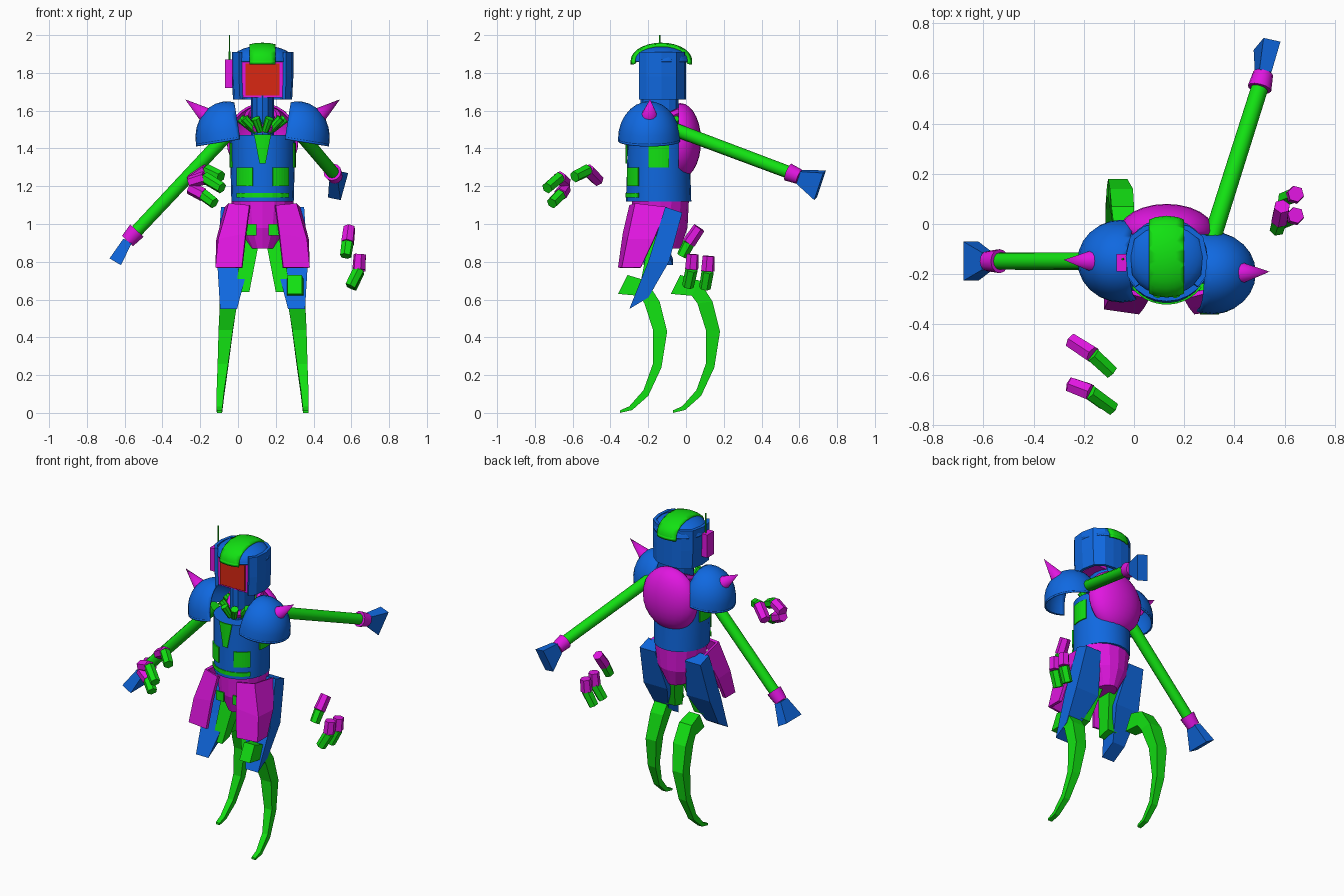
import bpy, bmesh
from math import sin, cos, pi, radians
from mathutils import Vector, Matrix

if "Cube" in bpy.data.objects:
    bpy.data.objects.remove(bpy.data.objects["Cube"])

CX, CY = 0.13, -0.14      # body axis
SIDES = ((1, "left"), (-1, "right"))


def material(name, rgb):
    m = bpy.data.materials.new(name)
    m.use_nodes = True
    m.diffuse_color = (*rgb, 1)
    m.node_tree.nodes["Principled BSDF"].inputs["Base Color"].default_value = (*rgb, 1)
    return m


BLUE = material("armour blue", (0.005, 0.14, 0.75))
GREEN = material("bright green", (0.006, 0.75, 0.006))
PINK = material("magenta", (0.75, 0.008, 0.75))
RED = material("visor red", (0.7, 0.02, 0.006))


def finish(name, bm, mat, smooth=False, thick=0):
    bmesh.ops.recalc_face_normals(bm, faces=bm.faces)
    me = bpy.data.meshes.new(name)
    bm.to_mesh(me)
    bm.free()
    ob = bpy.data.objects.new(name, me)
    bpy.context.collection.objects.link(ob)
    me.materials.append(mat)
    if thick:
        mod = ob.modifiers.new("thickness", "SOLIDIFY")
        mod.thickness, mod.offset = thick, -1
    if smooth:
        bpy.ops.object.select_all(action="DESELECT")
        bpy.context.view_layer.objects.active = ob
        ob.select_set(True)
        bpy.ops.object.shade_smooth_by_angle(angle=radians(35))
    return ob


def loft(name, rings, mat, closed=True, smooth=False, thick=0):
    """Skin a list of rings; closed rings get end caps."""
    bm = bmesh.new()
    vs = [[bm.verts.new(p) for p in r] for r in rings]
    n = len(rings[0])
    for a, b in zip(vs, vs[1:]):
        for i in range(n if closed else n - 1):
            j = (i + 1) % n
            bm.faces.new((a[i], a[j], b[j], b[i]))
    if closed:
        bm.faces.new(vs[0])
        bm.faces.new(vs[-1])
    return finish(name, bm, mat, smooth, thick)


def oval(cx, cy, z, rx, ry, n=24):
    return [(cx + rx * sin(2 * pi * i / n), cy - ry * cos(2 * pi * i / n), z) for i in range(n)]


def box(name, lo, hi, mat):
    return loft(name, [[(lo[0], lo[1], z), (hi[0], lo[1], z), (hi[0], hi[1], z), (lo[0], hi[1], z)]
                       for z in (lo[2], hi[2])], mat)


def rod(name, a, b, r1, r2, mat, n=12, smooth=True):
    a, b = Vector(a), Vector(b)
    bm = bmesh.new()
    rot = (b - a).to_track_quat("Z", "Y").to_matrix().to_4x4()
    bmesh.ops.create_cone(bm, cap_ends=True, segments=n, radius1=r1, radius2=r2,
                          depth=(b - a).length, matrix=Matrix.Translation((a + b) / 2) @ rot)
    return finish(name, bm, mat, smooth)


def dome(name, centre, radii, mat, cuts, tilt=0, thick=0.012, smooth=True):
    """Ellipsoid shell trimmed by planes given in its own unit space."""
    bm = bmesh.new()
    bmesh.ops.create_uvsphere(bm, u_segments=24, v_segments=14, radius=1)
    for co, no in cuts:
        bmesh.ops.bisect_plane(bm, geom=bm.verts[:] + bm.edges[:] + bm.faces[:],
                               plane_co=co, plane_no=no, clear_outer=True)
    bm.transform(Matrix.Translation(centre) @ Matrix.Rotation(tilt, 4, "Y") @ Matrix.Diagonal((*radii, 1)))
    return finish(name, bm, mat, smooth, thick)


def wedge(name, a, b, across, mat):
    """Flat hand that widens away from the wrist."""
    a, b = Vector(a), Vector(b)
    u = Vector(across).normalized()
    v = (b - a).cross(u).normalized()
    rings = [[p + u * w * i + v * t * j for i, j in ((1, 1), (-1, 1), (-1, -1), (1, -1))]
             for p, w, t in ((a, 0.035, 0.025), (b, 0.078, 0.035))]
    return loft(name, rings, mat)


# Torso and its inlaid patches
loft("torso", [oval(CX, -0.145, z, rx, ry) for z, rx, ry in
               ((1.12, 0.165, 0.173), (1.3, 0.17, 0.167), (1.47, 0.172, 0.163))], BLUE, smooth=True)


def patch(name, a0, a1, z0, z1, low=1):
    mid = (a0 + a1) / 2
    rings = []
    for z, k in ((z0, low), (z1, 1)):
        angles = [radians(mid + (a0 + (a1 - a0) * i / 6 - mid) * k) for i in range(7)]
        rings.append([(CX + 0.176 * sin(a), -0.145 - 0.176 * cos(a), z) for a in angles])
    loft(name, rings, GREEN, closed=False, thick=0.008)


for s, side in SIDES:
    patch(side + "_belly_patch", s * 18, s * 52, 1.2, 1.3)
    patch(side + "_rib_patch", s * 72, s * 108, 1.3, 1.43)
patch("waist_stripe", -52, 52, 1.14, 1.165)
patch("chest_wedge", -15, 15, 1.32, 1.475, 0.35)

# Back shell
dome("back_shell", (CX, -0.03, 1.44), (0.19, 0.11, 0.2), PINK, [((0, -0.1, 0), (0, -1, 0))])

# Neck, collar and neck tubes
loft("neck", [oval(CX, CY, z, 0.06, 0.1, 12) for z in (1.45, 1.72)], BLUE)
bm = bmesh.new()
steps = 20
ring = [[bm.verts.new((CX + (0.085 + 0.02 * cos(q)) * sin(p), -0.12 - (0.11 + 0.02 * cos(q)) * cos(p),
                       1.555 - 0.05 * cos(p) + 0.025 * sin(q)))
         for q in (k * pi / 3 for k in range(6))] for p in (2 * pi * i / steps for i in range(steps))]
for i in range(steps):
    for k in range(6):
        a, b = ring[i], ring[(i + 1) % steps]
        bm.faces.new((a[k], b[k], b[(k + 1) % 6], a[(k + 1) % 6]))
finish("collar", bm, PINK, True)
for i in range(10):
    a = radians(-162 + 36 * i)
    rod("neck_tube_%d" % i, (CX + 0.12 * sin(a), CY - 0.14 * cos(a), 1.56),
        (CX + 0.04 * sin(a), CY - 0.11 * cos(a), 1.49), 0.024, 0.018, GREEN, 8)

# Helmet wall, open at the face
half = [(0.125, -0.25), (0.155, -0.21), (0.163, -0.13), (0.145, -0.05), (0.09, -0.008), (0.03, 0)]
outline = half + [(-x, y) for x, y in reversed(half)]
loft("helmet_wall", [[(CX + x * k, y, z) for x, y in outline] for z, k in
                     ((1.66, 0.96), (1.78, 1), (1.91, 1))], BLUE, closed=False, thick=0.02)
dome("helmet_cap", (CX, -0.13, 1.87), (0.163, 0.152, 0.075), BLUE, [((0, 0, 0), (0, 0, -1))])
dome("helmet_crest", (CX, -0.13, 1.865), (0.17, 0.163, 0.095), GREEN,
     [((0, 0, 0), (0, 0, -1)), ((0.41, 0, 0), (1, 0, 0)), ((-0.41, 0, 0), (-1, 0, 0))], thick=0.02)
box("visor_frame", (0.01, -0.238, 1.67), (0.25, -0.06, 1.86), PINK)
box("visor", (0.04, -0.245, 1.68), (0.22, -0.238, 1.85), RED)

# Ear radio and antenna
box("ear_radio", (-0.07, -0.19, 1.72), (-0.03, -0.12, 1.87), PINK)
rod("antenna", (-0.045, -0.14, 1.85), (-0.045, -0.14, 2.0), 0.005, 0.004, GREEN, 6)

for s, side in SIDES:
    def X(x):
        return CX + s * (x - CX)

    # Shoulder pad and spike
    py = -0.195 if s > 0 else -0.148
    dome(side + "_shoulder_pad", (X(0.31), py, 1.45), (0.175, 0.165, 0.2), BLUE,
         [((0, 0, 0), (0, 0, -1)), ((-s * 0.35, 0, 0), (-s, 0, 0))], tilt=s * 0.16)
    rod(side + "_shoulder_spike", (X(0.41), py, 1.56), (X(0.54), py + 0.005, 1.66), 0.05, 0, PINK)

    # Wrap-around hip plate: inner, corner and rear columns
    columns = [[(0.2, -0.3, 1.1), (0.22, -0.335, 0.95), (0.24, -0.36, 0.77)],
               [(0.31, -0.27, 1.11), (0.365, -0.31, 0.92), (0.38, -0.34, 0.77)],
               [(0.33, -0.1, 1.09), (0.375, -0.17, 0.92), (0.38, -0.24, 0.77)]]
    loft(side + "_hip_plate", [[(X(x), y, z) for x, y, z in c] for c in columns], PINK,
         closed=False, thick=0.02)

    # Legs are swept from box sections: centre x, half width, front y z, back y z
    def limb(name, sections, mat, dy=0):
        loft(side + name, [[(X(c - h), yf + dy, zf), (X(c + h), yf + dy, zf),
                            (X(c + h), yb + dy, zb), (X(c - h), yb + dy, zb)]
                           for c, h, yf, zf, yb, zb in sections], mat)

    limb("_thigh", [(0.295, 0.055, -0.11, 1.09, -0.02, 1.06), (0.285, 0.085, -0.2, 0.8, -0.09, 0.8),
                    (0.31, 0.045, -0.3, 0.55, -0.2, 0.61)], BLUE)
    limb("_blade_leg", [(0.3, 0.038, -0.36, 0.63, -0.31, 0.73), (0.305, 0.045, -0.25, 0.62, -0.21, 0.7),
                        (0.31, 0.046, -0.22, 0.58, -0.14, 0.59), (0.325, 0.038, -0.175, 0.44, -0.1, 0.43),
                        (0.34, 0.028, -0.175, 0.26, -0.13, 0.24), (0.353, 0.02, -0.225, 0.12, -0.2, 0.09),
                        (0.358, 0.016, -0.3, 0.035, -0.285, 0.015), (0.358, 0.014, -0.35, 0.013, -0.35, 0)],
         GREEN, 0 if s > 0 else 0.28)
    limb("_inner_leg", [(0.19, 0.05, -0.19, 0.95, -0.08, 0.95), (0.235, 0.035, -0.25, 0.64, -0.17, 0.66)], GREEN)
    box(side + "_pelvis_patch", (X(0.19) - 0.028, -0.288, 0.94), (X(0.19) + 0.028, -0.28, 1.0), GREEN)

# Pelvis
loft("pelvis", [oval(CX, cy, z, rx, ry, 16) for z, rx, ry, cy in
                ((1.12, 0.165, 0.15, -0.135), (0.98, 0.14, 0.145, -0.137), (0.87, 0.07, 0.11, -0.14))], PINK)

# Arms: shoulder, wrist, cuff end, finger end, direction across the hand
for side, shoulder, wrist, cuff, tip, across in (
        ("left", (0.31, -0.06, 1.5), (0.5, 0.54, 1.275), (0.515, 0.6, 1.25), (0.53, 0.71, 1.205), (0.25, 0.3, 0.9)),
        ("right", (-0.06, -0.148, 1.47), (-0.535, -0.148, 0.965), (-0.585, -0.148, 0.91),
         (-0.65, -0.148, 0.8), (0, 1, 0))):
    rod(side + "_arm", shoulder, wrist, 0.036, 0.034, GREEN)
    rod(side + "_cuff", wrist, cuff, 0.048, 0.04, PINK)
    wedge(side + "_hand", cuff, tip, across, BLUE)

# Loose fingers: base, knuckle, tip
fingers = [((0.59, 0.07, 0.98), (0.58, 0.015, 0.9), (0.57, -0.02, 0.83)),
           ((0.645, 0.035, 0.84), (0.64, 0.03, 0.76), (0.595, 0.01, 0.67)),
           ((0.645, 0.12, 0.83), (0.64, 0.115, 0.75), (0.6, 0.1, 0.66)),
           ((-0.25, -0.465, 1.23), (-0.165, -0.52, 1.285), (-0.09, -0.59, 1.25)),
           ((-0.255, -0.64, 1.22), (-0.175, -0.67, 1.245), (-0.085, -0.735, 1.19)),
           ((-0.255, -0.64, 1.19), (-0.185, -0.665, 1.155), (-0.125, -0.71, 1.11))]
for i, (a, b, c) in enumerate(fingers):
    rod("finger_base_%d" % i, a, b, 0.033, 0.036, PINK, 6, False)
    rod("finger_tip_%d" % i, b, c, 0.033, 0.031, GREEN, 6, False)
